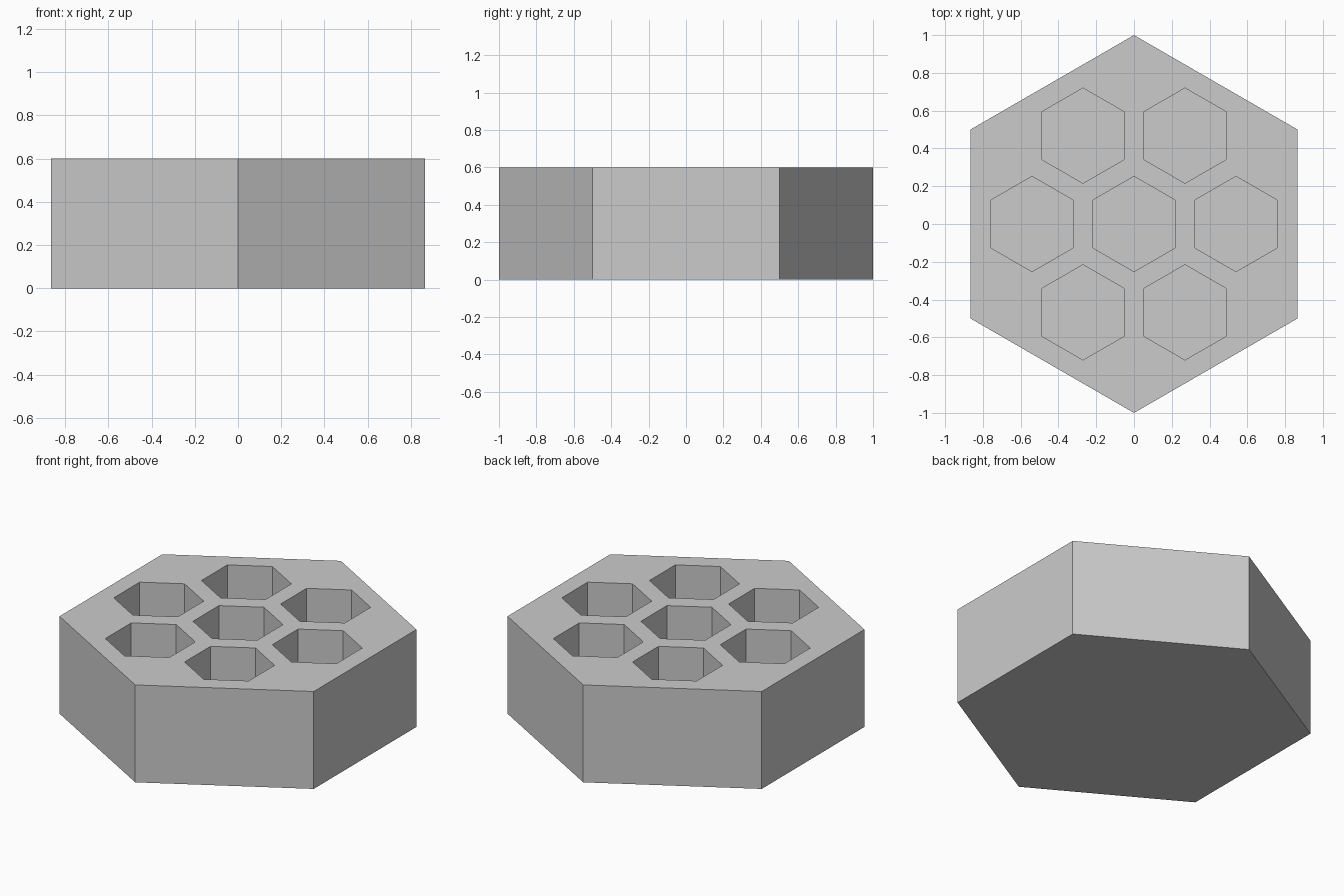
import bpy
import math

HEIGHT, FLOOR = 0.6, 0.1
CELL_RADIUS, SPACING = 0.252, 0.54

default = bpy.data.objects.get("Cube")
if default:
    bpy.data.objects.remove(default, do_unlink=True)

grey = bpy.data.materials.new("light grey")
grey.use_nodes = True
colour = (0.6, 0.6, 0.6, 1)
grey.diffuse_color = colour
grey.node_tree.nodes["Principled BSDF"].inputs["Base Color"].default_value = colour


def hex_prism(name, radius, x, y, bottom, top):
    """Six-sided prism with corners pointing along y."""
    bpy.ops.mesh.primitive_cylinder_add(
        vertices=6, radius=radius, depth=top - bottom,
        location=(x, y, (bottom + top) / 2))
    obj = bpy.context.object
    obj.name = name
    obj.data.materials.append(grey)
    return obj


# Solid hexagonal block
block = hex_prism("honeycomb_block", 1, 0, 0, 0, HEIGHT)

# One middle cell and a ring of six around it, open at the top
centres = [(0, 0)] + [
    (SPACING * math.cos(math.radians(60 * i)), SPACING * math.sin(math.radians(60 * i)))
    for i in range(6)]
cutters = []
for i, (x, y) in enumerate(centres):
    cutter = hex_prism(f"cell_cutter_{i}", CELL_RADIUS, x, y, FLOOR, HEIGHT + 0.2)
    cutter.hide_render = True
    cutters.append(cutter)
    cut = block.modifiers.new(f"cell_{i}", "BOOLEAN")
    cut.operation = "DIFFERENCE"
    cut.solver = "EXACT"
    cut.object = cutter

# Apply the cuts and discard the cutters
bpy.ops.object.select_all(action="DESELECT")
block.select_set(True)
bpy.context.view_layer.objects.active = block
for name in [m.name for m in block.modifiers]:
    bpy.ops.object.modifier_apply(modifier=name)
for cutter in cutters:
    bpy.data.objects.remove(cutter, do_unlink=True)
